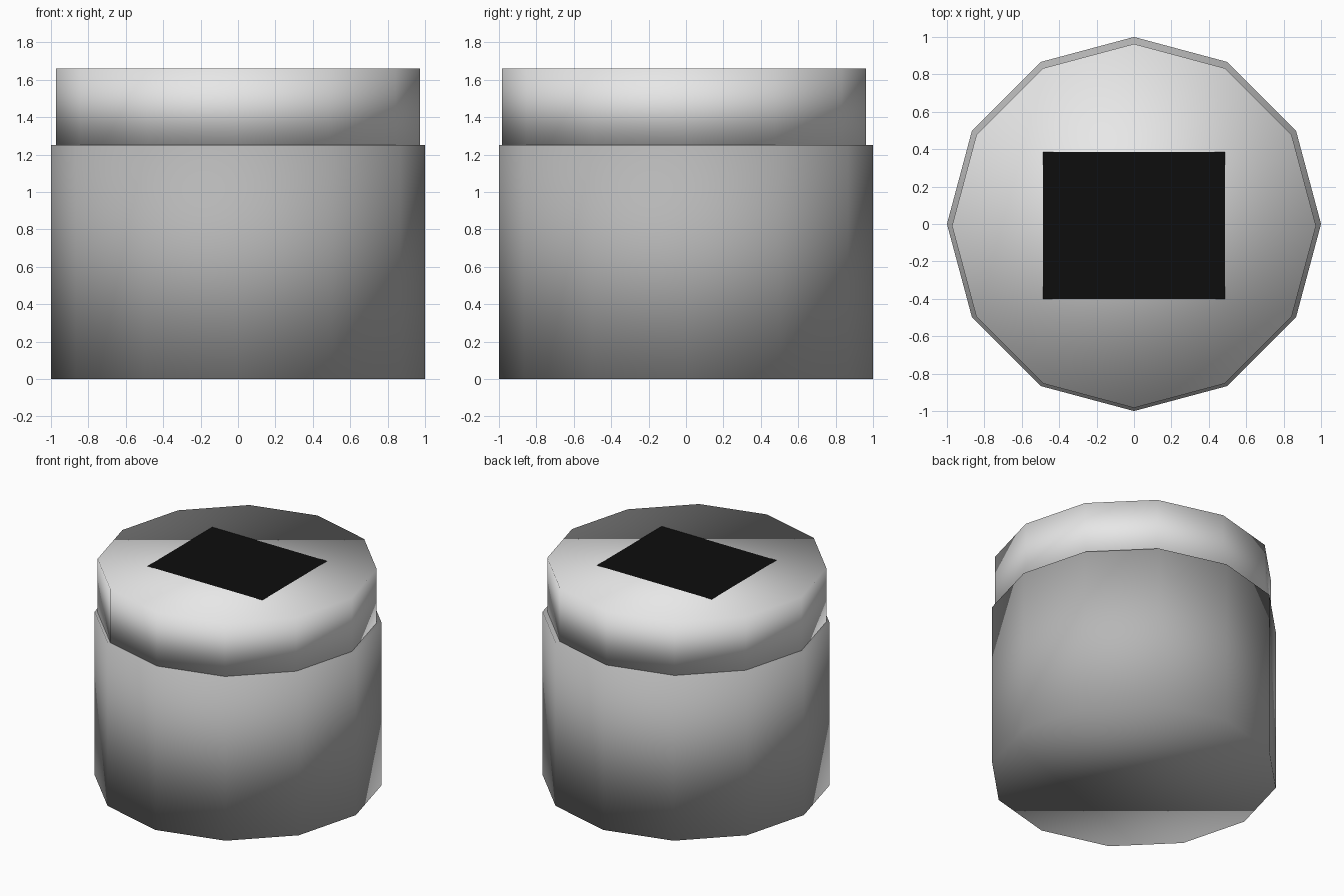
import bpy

if "Cube" in bpy.data.objects:
    bpy.data.objects.remove(bpy.data.objects["Cube"], do_unlink=True)


def make_material(name, value):
    mat = bpy.data.materials.new(name)
    mat.use_nodes = True
    color = (value, value, value, 1)
    mat.diffuse_color = color
    mat.node_tree.nodes["Principled BSDF"].inputs["Base Color"].default_value = color
    return mat


def drum(name, radius, bottom, top, y, mat):
    """Twelve-sided closed drum, smooth shaded across its rims."""
    bpy.ops.mesh.primitive_cylinder_add(
        vertices=12, radius=radius, depth=top - bottom,
        location=(0, y, (bottom + top) / 2))
    obj = bpy.context.object
    obj.name = name
    obj.data.materials.append(mat)
    bpy.ops.object.shade_smooth()
    return obj


mid_grey = make_material("mid grey", 0.47)
light_grey = make_material("light grey", 0.8)
black = make_material("black", 0.004)

# Container and its slightly narrower lid
drum("body", 1.0, 0.0, 1.25, 0.0, mid_grey)
drum("lid", 0.973, 1.25, 1.66, -0.01, light_grey)

# Thin dark label on top of the lid
bpy.ops.mesh.primitive_plane_add(size=1, location=(0, -0.008, 1.662))
label = bpy.context.object
label.name = "top_label"
label.scale = (0.975, 0.785, 1)
label.data.materials.append(black)
